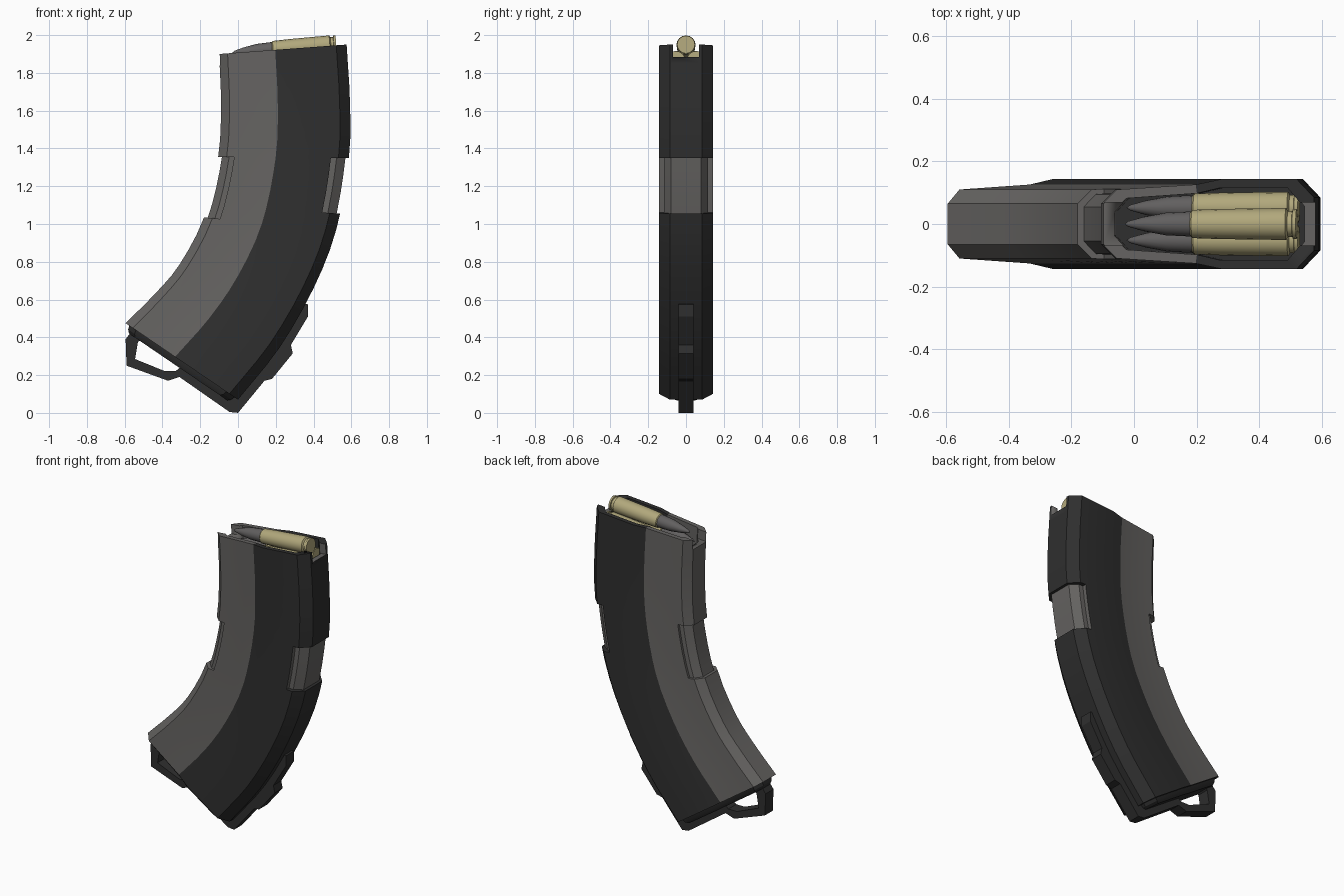
import bpy, bmesh, math
from mathutils import Vector

if "Cube" in bpy.data.objects:
    bpy.data.objects.remove(bpy.data.objects["Cube"])


def material(name, rgb):
    m = bpy.data.materials.new(name)
    m.diffuse_color = (*rgb, 1)
    m.use_nodes = True
    m.node_tree.nodes["Principled BSDF"].inputs["Base Color"].default_value = m.diffuse_color
    return m


LIGHT = material("light_grey_polymer", (0.13, 0.125, 0.12))
DARK = material("dark_polymer", (0.028, 0.028, 0.028))
BRASS = material("brass", (0.44, 0.39, 0.20))
BULLET = material("bullet_grey", (0.12, 0.115, 0.115))


def finish(name, bm, mats, angle=25):
    bmesh.ops.remove_doubles(bm, verts=bm.verts, dist=0.0004)
    bmesh.ops.recalc_face_normals(bm, faces=bm.faces)
    me = bpy.data.meshes.new(name)
    bm.to_mesh(me)
    bm.free()
    ob = bpy.data.objects.new(name, me)
    bpy.context.collection.objects.link(ob)
    for m in mats:
        me.materials.append(m)
    bpy.ops.object.select_all(action='DESELECT')
    ob.select_set(True)
    bpy.context.view_layer.objects.active = ob
    bpy.ops.object.shade_smooth_by_angle(angle=math.radians(angle))
    return ob


# Ribs across the curved body: front edge and back edge in (x, z), top to bottom
RIBS = [((-.10, 1.90), (.575, 1.95)), ((-.09, 1.63), (.593, 1.64)),
        ((-.105, 1.355), (.587, 1.35)), ((-.18, 1.035), (.52, .97)),
        ((-.31, .785), (.40, .66)), ((-.44, .63), (.22, .345)),
        ((-.595, .475), (0, .07))]


def edge(t, side):
    i = min(int(t), 5)
    u = t - i
    p = [Vector(RIBS[min(max(k, 0), 6)][side]) for k in range(i - 1, i + 3)]
    if i == 0:
        p[0] = 2 * p[1] - p[2]
    if i == 5:
        p[3] = 2 * p[2] - p[1]
    return 0.5 * (2 * p[1] + (p[2] - p[0]) * u + (2 * p[0] - 5 * p[1] + 4 * p[2] - p[3]) * u * u
                  + (3 * p[1] - p[0] - 3 * p[2] + p[3]) * u ** 3)


def section(W, front=False, back=False):
    """Half section as (distance from front edge, half width)."""
    f = [(.02, .055), (.058, .095), (.085, .097)] if front else [(0, .065), (.045, .11), (.085, .1125)]
    b = [(W - .095, .117), (W - .065, .117), (W - .018, .08)] if back else \
        [(W - .095, .143), (W - .055, .143), (W, .085)]
    return f + [(.085, .1125), (.44 * W, .126), (.56 * W, .143), (W - .095, .143)] + b


def ring(bm, t, front=False, back=False, inset=0, down=0):
    F, B = edge(t, 0), edge(t, 1)
    W = (B - F).length
    d = (B - F) / W
    n = Vector((d.y, -d.x)) * down
    half = []
    for s, y in section(W, front, back):
        s = inset + s * (W - 2 * inset) / W
        p = F + d * s + n
        half.append((p.x, y - inset * .8, p.y))
    return [bm.verts.new(c) for c in half + [(x, -y, z) for x, y, z in reversed(half)]]


def loft(bm, rings, mat_rule):
    for k in range(len(rings) - 1):
        a, b = rings[k], rings[k + 1]
        for i in range(len(a)):
            j = (i + 1) % len(a)
            f = bm.faces.new((a[i], a[j], b[j], b[i]))
            f.material_index = mat_rule(k, min(i, 2 * HALF - 2 - i) if i < 2 * HALF - 1 else -1)


HALF = len(section(.7))

# Magazine body: pocket floor, rim, then outer skin down to the base
bm = bmesh.new()
spec = [(t, False, False) for t in (0, .33, .67, 1, 1.33, 1.67, 2)]
spec += [(t, True, True) for t in (2, 2.25, 2.5, 2.77)]
spec += [(2.77, True, False), (3, True, False)]
spec += [(t, False, False) for t in (3, 3.33, 3.67, 4, 4.33, 4.67, 5, 5.33, 5.67, 6)]
rings = [ring(bm, .6, inset=.035), ring(bm, 0, inset=.035)]
rings += [ring(bm, *s) for s in spec]


def body_colour(k, seg):
    recess = k >= 2 and spec[k - 2][2] and spec[min(k - 1, len(spec) - 1)][2]
    if recess and seg >= HALF - 4:
        return 0
    return 1 if seg >= 4 else 0


loft(bm, rings, body_colour)
for r in (rings[0], rings[-1]):
    bm.faces.new(r).material_index = 1
body = finish("magazine_body", bm, [LIGHT, DARK])

# Notch through the front and back walls at the mouth
bm = bmesh.new()
for y in (-.068, .068):
    for c in ((-.3, 1.825), (.8, 1.90), (.8, 2.3), (-.3, 2.3)):
        bm.verts.new((c[0], y, c[1]))
v = list(bm.verts)
bm.faces.new(v[:4])
bm.faces.new(v[4:])
for i in range(4):
    j = (i + 1) % 4
    bm.faces.new((v[i], v[j], v[4 + j], v[4 + i]))
cutter = finish("mouth_cutter", bm, [])
cutter.hide_render = True
mod = body.modifiers.new("mouth_notch", 'BOOLEAN')
mod.operation = 'DIFFERENCE'
mod.solver = 'EXACT'
mod.object = cutter
bpy.context.view_layer.objects.active = body
bpy.ops.object.modifier_apply(modifier=mod.name)
bpy.data.objects.remove(cutter)

# Base plate under the body
bm = bmesh.new()
rings = [ring(bm, 6, inset=.02, down=-.01), ring(bm, 6, inset=.03, down=.02),
         ring(bm, 6, inset=.045, down=.035)]
loft(bm, rings, lambda k, s: 0)
bm.faces.new(rings[0])
bm.faces.new(rings[-1])
finish("base_plate", bm, [DARK])


def slab(name, pts, w):
    bm = bmesh.new()
    a = [bm.verts.new((x, -w, z)) for x, z in pts]
    b = [bm.verts.new((x, w, z)) for x, z in pts]
    bm.faces.new(a)
    bm.faces.new(b)
    for i in range(len(a)):
        j = (i + 1) % len(a)
        bm.faces.new((a[i], a[j], b[j], b[i]))
    return finish(name, bm, [DARK])


# Pull loop with base spine, and rear lug
slab("base_loop", [(-.55, .45), (-.595, .39), (-.59, .25), (-.37, .17), (-.31, .19), (-.045, .005),
                   (-.02, .08), (-.28, .26), (-.33, .222), (-.39, .222), (-.545, .285), (-.53, .375),
                   (-.49, .41)], .04)
slab("rear_lug", [(.37, .575), (.37, .51), (.28, .36), (.29, .315), (.18, .18), (.14, .17), (0, 0),
                  (-.045, .005), (-.08, .12), (.1, .28), (.3, .58)], .04)


# Cartridges: lathe profile (distance from base, radius)
PROFILE = [(0, 0), (0, .047), (.012, .048), (.014, .041), (.028, .041), (.034, .051), (.25, .048),
           (.335, .045), (.34, .040), (.42, .036), (.49, .023), (.54, .009), (.552, 0)]


def cartridge(name, y, drop):
    bm = bmesh.new()
    slope = math.atan(.078)
    ax = Vector((-math.cos(slope), 0, -math.sin(slope)))
    up = Vector((-math.sin(slope), 0, math.cos(slope)))
    base = Vector((.52, y, 1.95)) - up * drop
    N = 16
    rows = []
    for s, r in PROFILE:
        rows.append([bm.verts.new(base + ax * s + r * (up * math.cos(2 * math.pi * i / N)
                     + Vector((0, 1, 0)) * math.sin(2 * math.pi * i / N))) for i in range(N)])
    for k in range(len(rows) - 1):
        for i in range(N):
            j = (i + 1) % N
            f = bm.faces.new((rows[k][i], rows[k][j], rows[k + 1][j], rows[k + 1][i]))
            f.material_index = 1 if k >= 8 else 0
    finish(name, bm, [BRASS, BULLET], 35)


cartridge("cartridge_top", 0, 0)
cartridge("cartridge_left", .052, .082)
cartridge("cartridge_right", -.052, .082)
